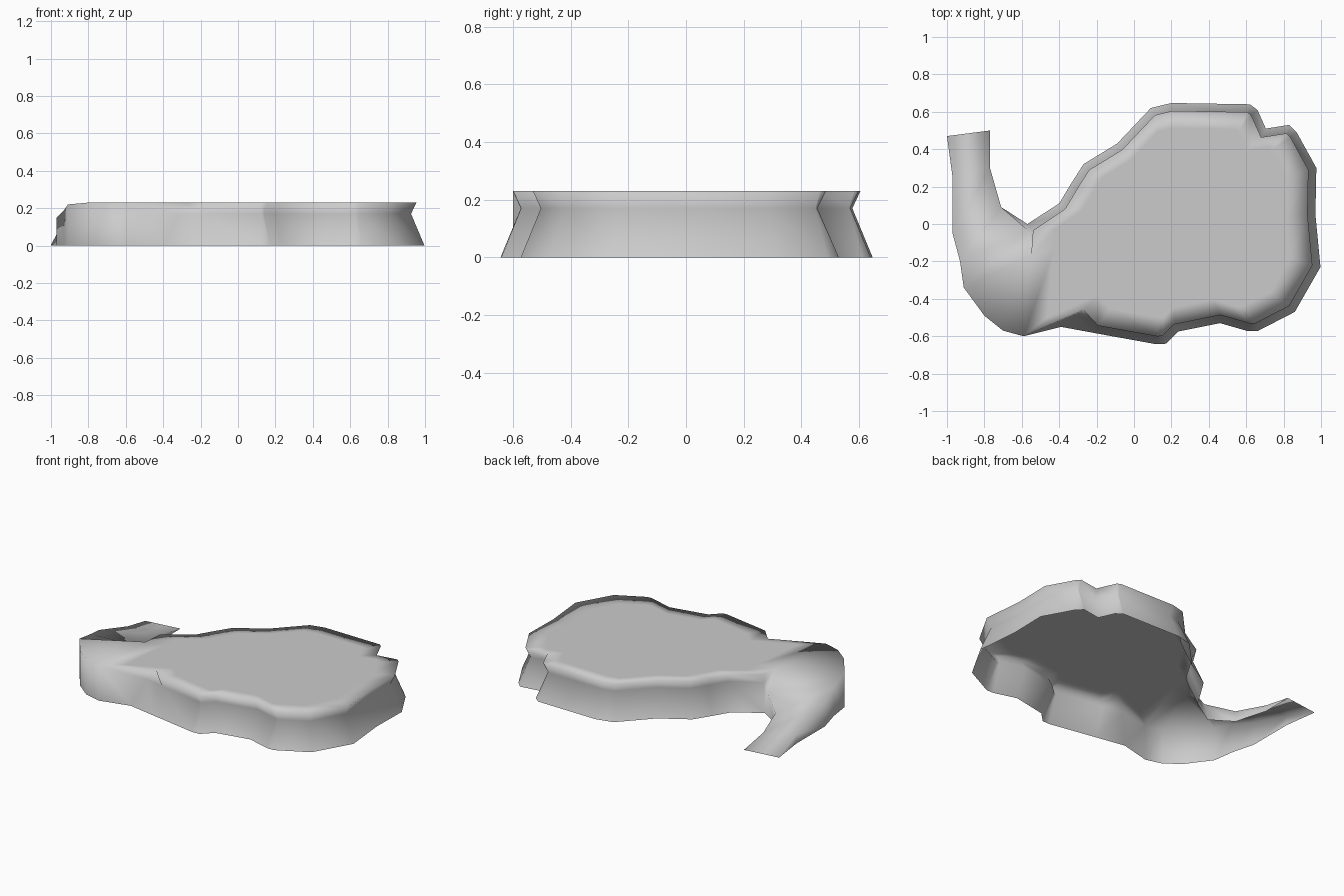
import bpy, bmesh
from mathutils import Vector

if "Cube" in bpy.data.objects:
    bpy.data.objects.remove(bpy.data.objects["Cube"])

# Ground outline of the plateau, clockwise from the notch beside the ramp
plateau = [(-.57, 0), (-.4, .11), (-.34, .21), (-.27, .32), (-.09, .43), (.09, .62),
           (.2, .647), (.62, .64), (.66, .61), (.705, .51), (.83, .53), (.87, .49),
           (.975, .3), (.97, .05), (.997, -.23), (.86, -.47), (.66, -.573), (.61, -.573),
           (.46, -.53), (.235, -.575), (.17, -.64), (.12, -.643), (-.2, -.585), (-.39, -.55)]
# Ramp edges with surface height
outer = [(-.59, -.6, .23), (-.7, -.57, .23), (-.8, -.49, .23), (-.91, -.34, .22),
         (-.93, -.2, .19), (-.97, -.05, .15), (-.97, .25, .06), (-1, .47, .003)]
inner = [(-.55, -.17, .23), (-.57, -.03, .12), (-.71, .09, .07), (-.77, .3, .04), (-.77, .5, .003)]

bm = bmesh.new()


def vert(x, y, z):
    return bm.verts.new((x, y, z))


def face(*vs):
    return bm.faces.new(vs)


def inset(i, d):
    """Plateau outline point moved inward by d."""
    ring = [Vector(p) for p in plateau]
    p = ring[i]
    a = ring[i - 1] if i else Vector((-.71, .09))
    b = ring[i + 1] if i + 1 < len(ring) else Vector(outer[0][:2])
    d1, d2 = (p - a).normalized(), (b - p).normalized()
    n1, n2 = Vector((d1.y, -d1.x)), Vector((d2.y, -d2.x))
    n = (n1 + n2).normalized()
    return p + n * d / max(.7, n.dot(n1))


# Plateau wall: pinched in below an overhanging lip
base = [vert(x, y, 0) for x, y in plateau]
mid = [vert(*inset(i, .07), .17) for i in range(len(plateau))]
top = [vert(*inset(i, .042), .23) for i in range(len(plateau))]
mid[0].co, top[0].co = (-.53, -.05, .17), (-.54, -.035, .23)
mid[-1].co, top[-1].co = (-.32, -.49, .17), (-.27, -.46, .23)
for i in range(len(plateau) - 1):
    face(base[i], base[i + 1], mid[i + 1], mid[i])
    face(mid[i], mid[i + 1], top[i + 1], top[i])

# Ramp surface and its outer skirt
o_top = [vert(*p) for p in outer]
o_base = [vert(x, y, 0) for x, y, z in outer]
i_top = [vert(*p) for p in inner]
i_base = [None, base[0]] + [vert(x, y, 0) for x, y, z in inner[2:]]
for k in range(len(outer) - 1):
    face(o_base[k], o_base[k + 1], o_top[k + 1], o_top[k])
    a, b = max(0, k - 3), max(0, k - 2)
    if a == b:
        face(o_top[k], o_top[k + 1], i_top[a])
    else:
        face(o_top[k], o_top[k + 1], i_top[b], i_top[a])

# Inner skirt and the joins between ramp and plateau wall
for k in range(1, len(inner) - 1):
    face(i_top[k], i_top[k + 1], i_base[k + 1], i_base[k])
face(i_top[0], mid[0], top[0])
face(i_top[0], i_top[1], mid[0])
face(i_top[1], base[0], mid[0])
face(base[-1], o_base[0], o_top[0], mid[-1])
face(mid[-1], o_top[0], top[-1])

# Flat top: border band around a central face
border = top + [o_top[0], i_top[0]]
centre = Vector((.2, .03, .23))
core = [bm.verts.new(centre + (v.co - centre) * .84) for v in border]
for i in range(len(border)):
    j = (i + 1) % len(border)
    face(border[i], border[j], core[j], core[i])
cap = face(*core)

bmesh.ops.recalc_face_normals(bm, faces=bm.faces)
if cap.normal.z < 0:
    bmesh.ops.reverse_faces(bm, faces=bm.faces)
bmesh.ops.triangulate(bm, faces=[cap])
for f in bm.faces:
    f.smooth = True

mesh = bpy.data.meshes.new("cliff_plateau_with_ramp")
bm.to_mesh(mesh)
bm.free()
obj = bpy.data.objects.new("cliff_plateau_with_ramp", mesh)
bpy.context.collection.objects.link(obj)
